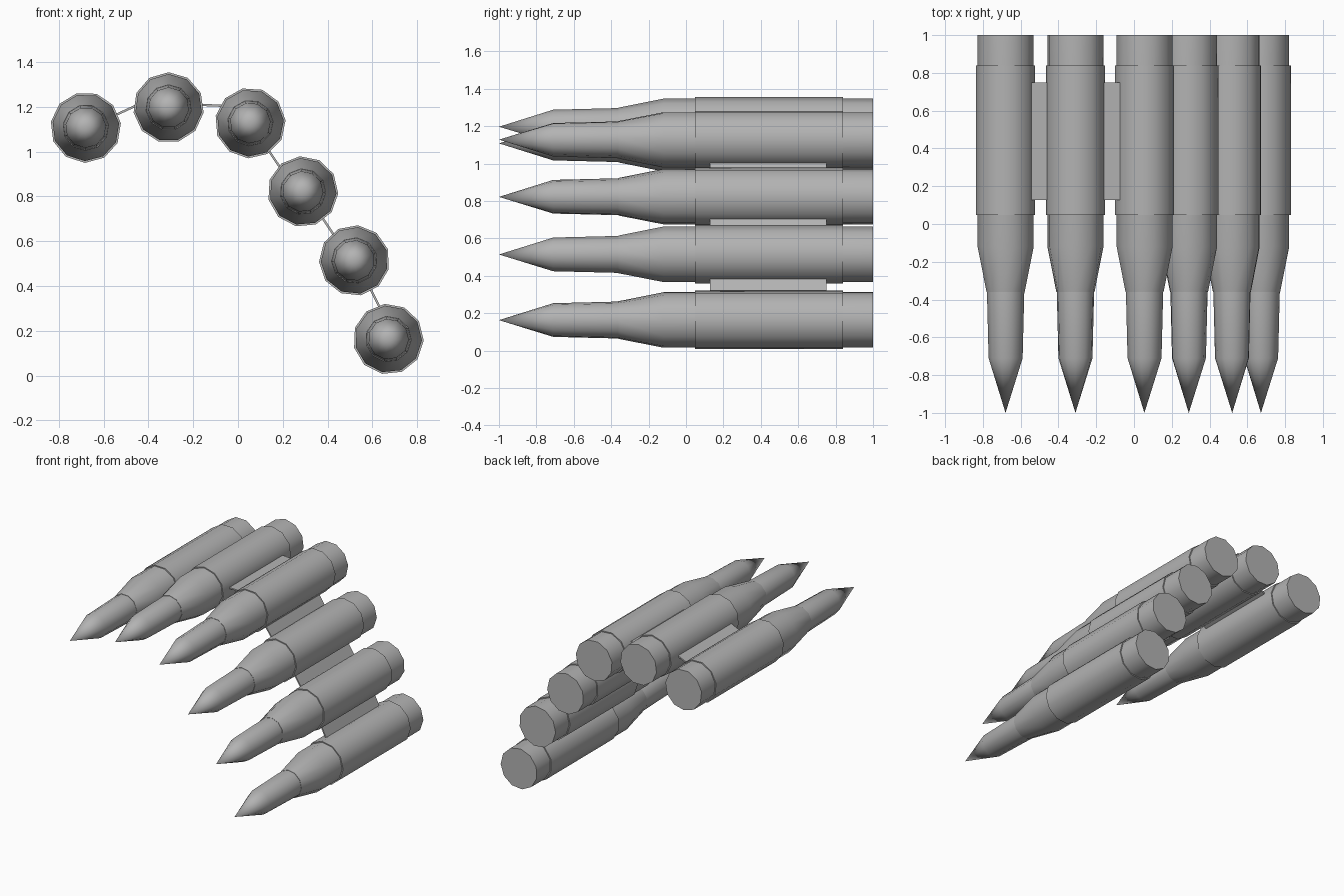
import bpy, bmesh, math
from mathutils import Vector

if "Cube" in bpy.data.objects:
    bpy.data.objects.remove(bpy.data.objects["Cube"])

SIDES = 11
grey = bpy.data.materials.new("metal grey")
grey.diffuse_color = (0.45, 0.45, 0.45, 1)
grey.use_nodes = True
grey.node_tree.nodes["Principled BSDF"].inputs["Base Color"].default_value = grey.diffuse_color


def finish(name, bm, smooth=True):
    bmesh.ops.recalc_face_normals(bm, faces=bm.faces)
    mesh = bpy.data.meshes.new(name)
    bm.to_mesh(mesh)
    bm.free()
    mesh.materials.append(grey)
    ob = bpy.data.objects.new(name, mesh)
    bpy.context.collection.objects.link(ob)
    if smooth:
        bpy.ops.object.select_all(action='DESELECT')
        ob.select_set(True)
        bpy.context.view_layer.objects.active = ob
        bpy.ops.object.shade_smooth_by_angle(angle=math.radians(40))
    return ob


def lathe(name, profile, x, z, turn, closed=False):
    """Spin (radius, y) points around an axis along y through (x, z)."""
    bm = bmesh.new()
    rings = []
    for r, y in profile:
        if r == 0:
            rings.append([bm.verts.new((x, y, z))] * SIDES)
            continue
        ring = []
        for i in range(SIDES):
            a = math.radians(turn) + math.tau * i / SIDES
            ring.append(bm.verts.new((x + r * math.cos(a), y, z + r * math.sin(a))))
        rings.append(ring)
    pairs = list(zip(rings, rings[1:]))
    if closed:
        pairs.append((rings[-1], rings[0]))
    else:
        bm.faces.new(rings[0])  # flat end cap
    for a, b in pairs:
        for i in range(SIDES):
            j = (i + 1) % SIDES
            quad = list(dict.fromkeys([a[i], a[j], b[j], b[i]]))
            bm.faces.new(quad)
    return finish(name, bm)


# x, z and roll of each round along the curved belt
rounds = [(-0.68, 1.108, 105), (-0.31, 1.197, 90), (0.055, 1.128, 70),
          (0.29, 0.822, 95), (0.52, 0.514, 84), (0.672, 0.163, 96)]

case = [(0.150, 1.0), (0.150, -0.12), (0.102, -0.36), (0.096, -0.36)]
bullet = [(0.100, -0.355), (0.091, -0.71), (0, -1.0)]
sleeve = [(0.148, 0.84), (0.158, 0.84), (0.158, 0.048), (0.148, 0.048)]

for n, (x, z, turn) in enumerate(rounds, 1):
    lathe(f"case_{n}", case, x, z, turn)
    lathe(f"bullet_{n}", bullet, x, z, turn)
    lathe(f"link_sleeve_{n}", sleeve, x, z, turn, closed=True)

# thin plates joining neighbouring sleeves: start and end in x, z
plates = [((-0.54, 1.167), (-0.455, 1.206)), ((-0.165, 1.209), (-0.07, 1.205)),
          ((0.13, 1.015), (0.20, 0.912)), ((0.37, 0.715), (0.435, 0.618)),
          ((0.588, 0.395), (0.635, 0.300))]
for n, (p, q) in enumerate(plates, 1):
    p, q = Vector(p), Vector(q)
    d = (q - p).normalized()
    side = Vector((-d.y, d.x)) * 0.005
    bm = bmesh.new()
    near, far = [[bm.verts.new((c.x, y, c.y)) for c in (p + side, q + side, q - side, p - side)]
                 for y in (0.127, 0.75)]
    bm.faces.new(near)
    bm.faces.new(far)
    for i in range(4):
        j = (i + 1) % 4
        bm.faces.new((near[i], near[j], far[j], far[i]))
    finish(f"link_plate_{n}", bm, smooth=False)
